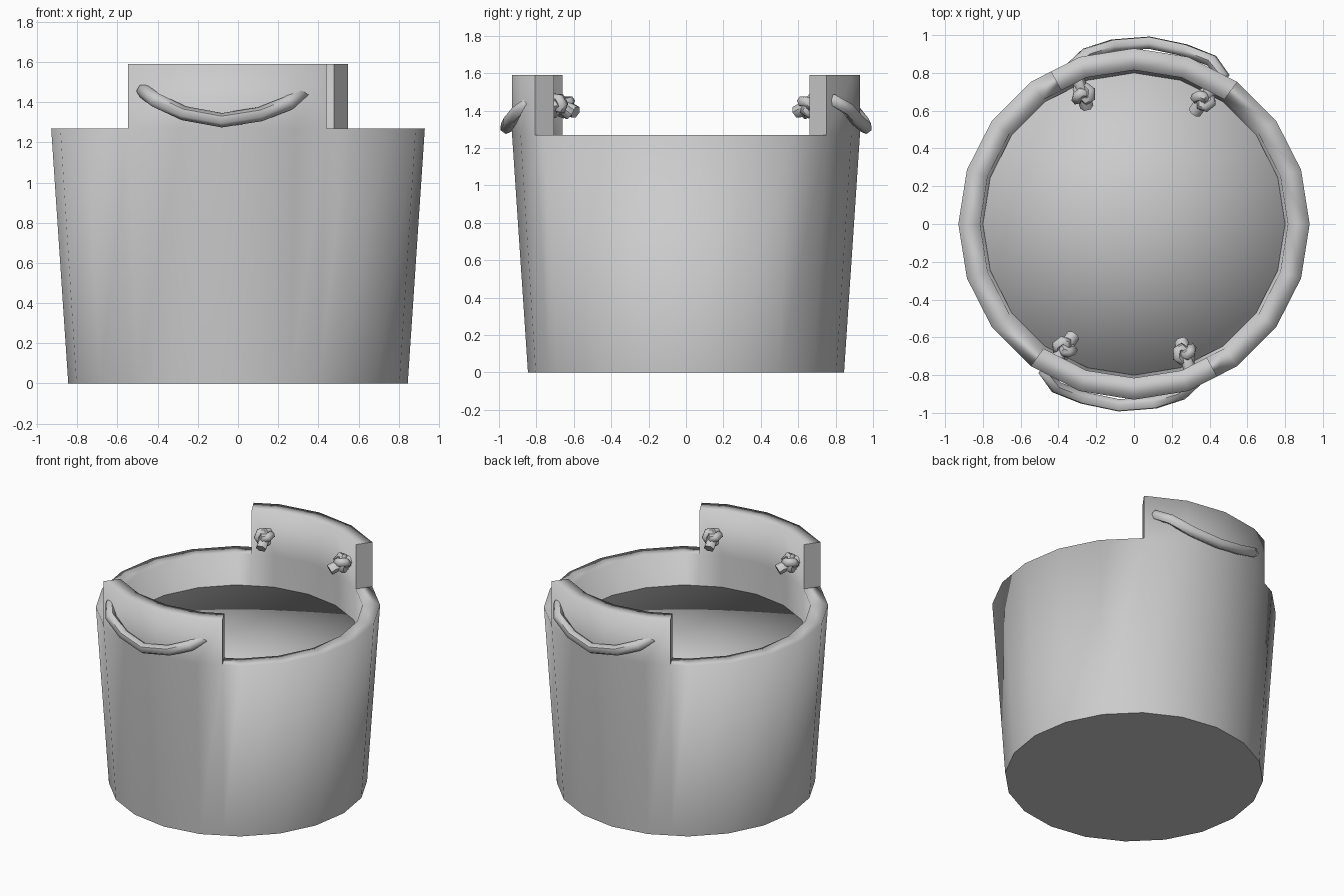
import bpy, bmesh, math
from mathutils import Vector, Matrix

if "Cube" in bpy.data.objects:
    bpy.data.objects.remove(bpy.data.objects["Cube"])

GREY = (0.6, 0.6, 0.6, 1)
grey = bpy.data.materials.new("plain grey")
grey.use_nodes = True
grey.diffuse_color = GREY
grey.node_tree.nodes["Principled BSDF"].inputs["Base Color"].default_value = GREY

SIDES, STEP = 20, 18
RIM_Z, EAR_Z, FLOOR_Z, WATER_Z = 1.27, 1.59, 0.08, 1.05
EAR_START, EAR_END = 54, 118.6


def ring_point(angle, radius, z):
    """Point on a regular polygon's outline at an angle in degrees."""
    off = math.radians(angle % STEP - STEP / 2)
    r = radius * math.cos(math.radians(STEP / 2)) / math.cos(off)
    a = math.radians(angle)
    return Vector((r * math.cos(a), r * math.sin(a), z))


def finish(bm, name):
    bmesh.ops.remove_doubles(bm, verts=bm.verts, dist=0.0005)
    bmesh.ops.recalc_face_normals(bm, faces=bm.faces)
    mesh = bpy.data.meshes.new(name)
    bm.to_mesh(mesh)
    bm.free()
    mesh.materials.append(grey)
    obj = bpy.data.objects.new(name, mesh)
    bpy.context.collection.objects.link(obj)
    return obj


# Bucket: tapered wall with two raised ears
bm = bmesh.new()


def face(*points):
    return bm.faces.new([bm.verts.new(p) for p in points])


angles = sorted([i * STEP for i in range(SIDES)] + [EAR_END, EAR_END + 180])
for a, b in zip(angles, angles[1:] + [360]):
    def band(r0, z0, r1, z1):
        face(ring_point(a, r0, z0), ring_point(b, r0, z0),
             ring_point(b, r1, z1), ring_point(a, r1, z1))
    band(0.845, 0, 0.93, RIM_Z)
    band(0.74, FLOOR_Z, 0.815, RIM_Z)
    top = RIM_Z
    if EAR_START <= a % 180 < EAR_END:
        top = EAR_Z
        band(0.93, RIM_Z, 0.93, EAR_Z)
        band(0.815, RIM_Z, 0.815, EAR_Z)
    band(0.93, top, 0.815, top)
for a in (EAR_START, EAR_END, EAR_START + 180, EAR_END + 180):
    face(ring_point(a, 0.93, RIM_Z), ring_point(a, 0.815, RIM_Z),
         ring_point(a, 0.815, EAR_Z), ring_point(a, 0.93, EAR_Z))
for r, z in ((0.845, 0), (0.74, FLOOR_Z)):
    face(*[ring_point(a, r, z) for a in angles])
bmesh.ops.remove_doubles(bm, verts=bm.verts, dist=0.0005)
bmesh.ops.recalc_face_normals(bm, faces=bm.faces)
for f in bm.faces:
    f.smooth = True
    # Keep the base and the ear ends crisp
    vertical_end = len(f.verts) == 4 and abs(f.normal.z) < 0.01 and \
        abs(f.normal.dot(f.calc_center_median().normalized())) < 0.3
    if len(f.verts) > 4 or vertical_end:
        for e in f.edges:
            e.smooth = False
finish(bm, "bucket")

# Contents: softly rounded disc
bm = bmesh.new()
bmesh.ops.create_cone(bm, cap_ends=True, cap_tris=True, segments=SIDES,
                      radius1=0.80, radius2=0.80, depth=0.1,
                      matrix=Matrix.Translation((0, 0, WATER_Z - 0.05)))
for f in bm.faces:
    f.smooth = True
finish(bm, "contents_surface")


# Rope handles with knotted ends
def rope(name, points, radius, closed=False):
    curve = bpy.data.curves.new(name, "CURVE")
    curve.dimensions = "3D"
    curve.bevel_depth = radius
    curve.bevel_resolution = 1
    curve.use_fill_caps = True
    spline = curve.splines.new("POLY")
    spline.points.add(len(points) - 1)
    for sp, p in zip(spline.points, points):
        sp.co = (*p, 1)
    spline.use_cyclic_u = closed
    spline.use_smooth = True
    curve.materials.append(grey)
    obj = bpy.data.objects.new(name, curve)
    bpy.context.collection.objects.link(obj)
    bpy.ops.object.select_all(action="DESELECT")
    bpy.context.view_layer.objects.active = obj
    obj.select_set(True)
    bpy.ops.object.convert(target="MESH")
    bpy.ops.object.shade_smooth_by_angle(angle=math.radians(60))


def knot_loop(centre, axis, size):
    """Trefoil loop pulled tight around the given axis."""
    turn = axis.to_track_quat("Z", "Y")
    loop = []
    for i in range(15):
        t = math.tau * i / 15
        p = Vector((math.sin(t) + 2 * math.sin(2 * t),
                    math.cos(t) - 2 * math.cos(2 * t), -1.8 * math.sin(3 * t)))
        loop.append(centre + turn @ (p * size))
    return loop


handle = [(-0.32, -0.59, 1.39), (-0.37, -0.66, 1.43), (-0.47, -0.79, 1.455),
          (-0.41, -0.865, 1.41), (-0.27, -0.92, 1.345), (-0.08, -0.96, 1.31),
          (0.11, -0.945, 1.34), (0.25, -0.90, 1.395), (0.32, -0.84, 1.44),
          (0.27, -0.69, 1.43), (0.25, -0.62, 1.38)]
for side, turn in (("front", 0), ("back", math.pi)):
    spin = Matrix.Rotation(turn, 3, "Z")
    path = [spin @ Vector(p) for p in handle]
    rope(side + "_rope_handle", path, 0.036)
    for end, tail, knot in (("first", path[0], path[1]), ("second", path[-1], path[-2])):
        rope(f"{side}_{end}_knot", knot_loop(knot, tail - knot, 0.015), 0.028, True)
